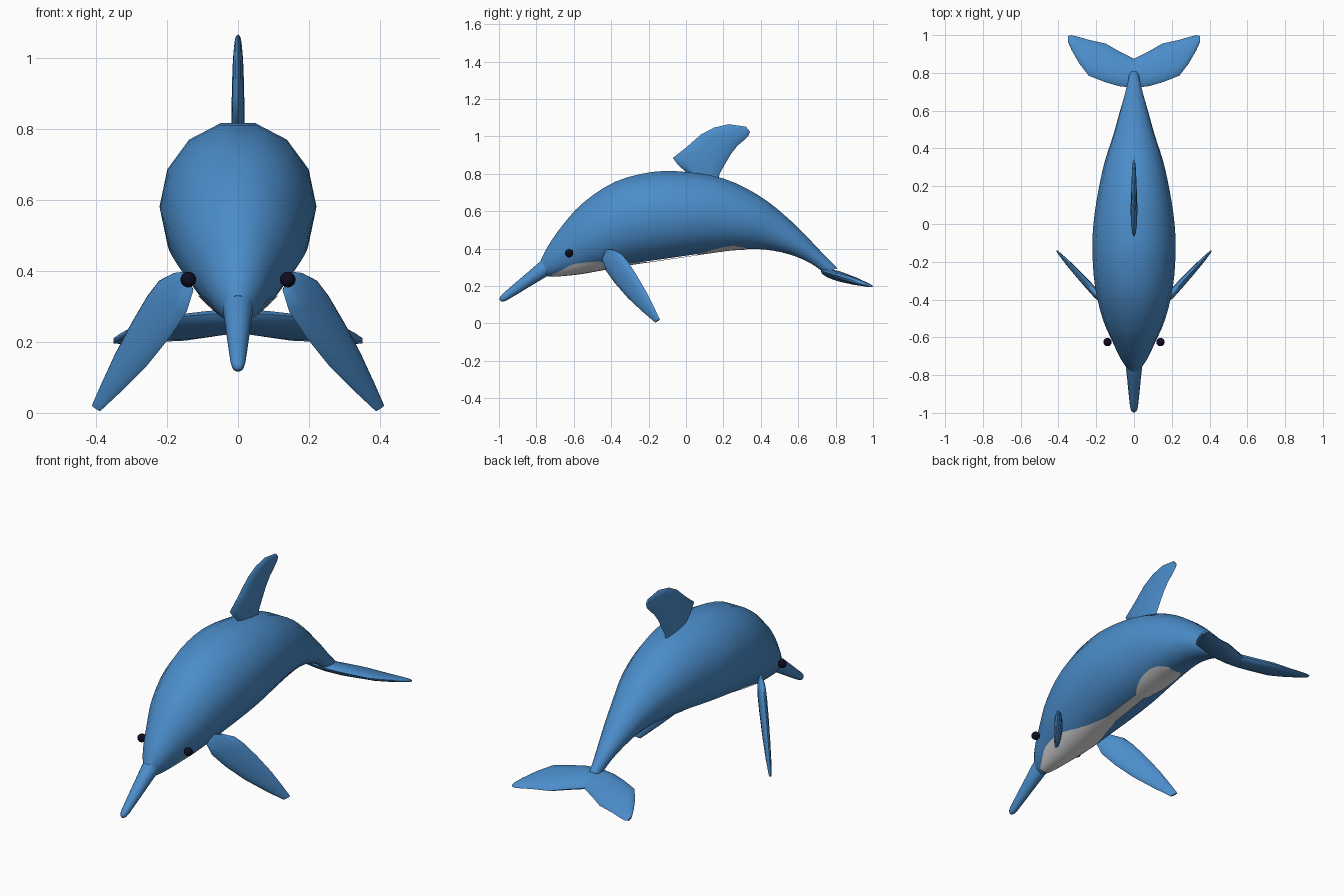
import bpy, bmesh, math
from mathutils import Vector as V

if "Cube" in bpy.data.objects:
    bpy.data.objects.remove(bpy.data.objects["Cube"])


def material(name, rgb):
    m = bpy.data.materials.new(name)
    m.diffuse_color = (*rgb, 1)
    m.use_nodes = True
    m.node_tree.nodes["Principled BSDF"].inputs["Base Color"].default_value = m.diffuse_color
    return m


BLUE = material("ocean blue", (0.07, 0.265, 0.59))
WHITE = material("belly white", (0.82, 0.82, 0.82))
BLACK = material("eye black", (0.004, 0.004, 0.016))


def finish(bm, name, mat, angle=50):
    me = bpy.data.meshes.new(name)
    bm.to_mesh(me)
    bm.free()
    ob = bpy.data.objects.new(name, me)
    bpy.context.collection.objects.link(ob)
    me.materials.append(mat)
    bpy.ops.object.select_all(action='DESELECT')
    ob.select_set(True)
    bpy.context.view_layer.objects.active = ob
    bpy.ops.object.shade_smooth_by_angle(angle=math.radians(angle))
    return ob


def loft(name, sections, n, mat):
    """Capped tube through elliptical sections (centre, half-axis a, half-axis b)."""
    bm = bmesh.new()
    rings = []
    for c, a, b in sections:
        rings.append([bm.verts.new(c + a * math.cos(2 * math.pi * i / n) + b * math.sin(2 * math.pi * i / n))
                      for i in range(n)])
    for r, s in zip(rings, rings[1:]):
        for i in range(n):
            j = (i + 1) % n
            bm.faces.new((r[i], r[j], s[j], s[i]))
    bm.faces.new(rings[0])
    bm.faces.new(rings[-1])
    bmesh.ops.recalc_face_normals(bm, faces=bm.faces)
    return finish(bm, name, mat)


def smooth_rows(rows, steps):
    """Catmull-Rom interpolation of rows of numbers."""
    out = []
    for k in range(len(rows) - 1):
        p = [rows[max(0, min(len(rows) - 1, k + d))] for d in (-1, 0, 1, 2)]
        for s in range(steps):
            t = s / steps
            out.append([0.5 * (2 * b + (c - a) * t + (2 * a - 5 * b + 4 * c - d) * t * t
                               + (3 * b - a - 3 * c + d) * t ** 3) for a, b, c, d in zip(*p)])
    return out + [list(rows[-1])]


# Body: top y, z, bottom y, z, half width
body_rows = smooth_rows([
    (-0.78, 0.33, -0.74, 0.25, 0.035),
    (-0.74, 0.41, -0.69, 0.253, 0.07),
    (-0.66, 0.525, -0.58, 0.265, 0.115),
    (-0.55, 0.645, -0.46, 0.287, 0.165),
    (-0.38, 0.757, -0.30, 0.318, 0.205),
    (-0.18, 0.81, -0.14, 0.342, 0.22),
    (0.00, 0.81, 0.00, 0.362, 0.215),
    (0.20, 0.775, 0.14, 0.382, 0.19),
    (0.38, 0.69, 0.28, 0.397, 0.155),
    (0.52, 0.585, 0.42, 0.395, 0.11),
    (0.64, 0.47, 0.55, 0.37, 0.075),
    (0.74, 0.365, 0.66, 0.325, 0.045),
    (0.81, 0.295, 0.74, 0.27, 0.028)], 3)
body = []
for ty, tz, by, bz, w in body_rows:
    top, bot = V((0, ty, tz)), V((0, by, bz))
    body.append(((top + bot) / 2, V((w, 0, 0)), (top - bot) * 0.5125))
loft("body", body, 14, BLUE)

# White belly patch: thin shell on the underside, half angle varies along y
spread = [(-0.72, 0.6), (-0.6, 1.0), (-0.46, 0.75), (-0.32, 0.35), (-0.2, 0.15), (0.05, 0.13),
          (0.12, 0.4), (0.22, 0.56), (0.3, 0.5), (0.36, 0.05)]


def belly_angle(y):
    for (y0, a0), (y1, a1) in zip(spread, spread[1:]):
        if y0 <= y <= y1:
            return a0 + (a1 - a0) * (y - y0) / (y1 - y0)
    return None


bm = bmesh.new()
strips = []
for c, a, b in body:
    h = belly_angle((c - b).y)
    if h is not None:
        strips.append([bm.verts.new(c + (a * math.sin(h * k / 5) - b * math.cos(h * k / 5)) * 1.006)
                       for k in range(-5, 6)])
for r, s in zip(strips, strips[1:]):
    for i in range(10):
        f = bm.faces.new((r[i], r[i + 1], s[i + 1], s[i]))
        f.normal_update()
        if f.normal.z > 0:
            f.normal_flip()
finish(bm, "belly_patch", WHITE)

# Snout: tapered tube with a rounded tip
axis = V((0, -0.81, -0.585)).normalized()
side, up = V((1, 0, 0)), V((0, -0.585, 0.81)).normalized()
base = V((0, -0.70, 0.335))
loft("snout", [(base + axis * d, side * r, up * r) for d, r in
               ((0, 0.04), (0.07, 0.043), (0.15, 0.036), (0.25, 0.028), (0.33, 0.021), (0.352, 0.016), (0.362, 0.007))],
     12, BLUE)

# Dorsal fin: leading y, z, trailing y, z, half thickness
dorsal = [(0.02, 0.79, 0.17, 0.76, 0.016), (-0.045, 0.85, 0.18, 0.80, 0.018),
          (-0.07, 0.885, 0.205, 0.845, 0.018), (0.0, 0.94, 0.24, 0.905, 0.017),
          (0.08, 1.01, 0.275, 0.95, 0.015), (0.15, 1.047, 0.305, 0.975, 0.013),
          (0.23, 1.065, 0.335, 1.005, 0.01), (0.32, 1.052, 0.342, 1.025, 0.006)]
loft("dorsal_fin", [(V((0, (a + c) / 2, (b + d) / 2)), V((0, (a - c) / 2, (b - d) / 2)), V((t, 0, 0)))
                    for a, b, c, d, t in dorsal], 12, BLUE)

# Flippers (upright slanted blades), flukes and eyes on both sides
flipper = [(-0.425, 0.397, -0.39, 0.393, 0.008), (-0.45, 0.345, -0.345, 0.372, 0.018),
           (-0.43, 0.285, -0.31, 0.33, 0.021), (-0.38, 0.215, -0.262, 0.255, 0.02),
           (-0.31, 0.135, -0.21, 0.165, 0.017), (-0.235, 0.065, -0.17, 0.085, 0.013),
           (-0.165, 0.005, -0.14, 0.022, 0.006)]
fluke = [(0.0, 0.72, 0.875, 0.026), (0.08, 0.73, 0.915, 0.027), (0.15, 0.75, 0.955, 0.024),
         (0.24, 0.785, 0.975, 0.019), (0.29, 0.85, 0.99, 0.015), (0.33, 0.92, 1.0, 0.01),
         (0.35, 0.965, 0.995, 0.006)]
for s, label in ((1, "left"), (-1, "right")):
    def on_blade(y, z):
        return V((s * (0.19 + (y + 0.38) * 0.92), y, z))

    normal = V((0.73 * s, -0.68, 0))
    secs = []
    for a, b, c, d, t in flipper:
        p, q = on_blade(a, b), on_blade(c, d)
        secs.append(((p + q) / 2, (p - q) / 2, normal * t))
    loft(label + "_flipper", secs, 12, BLUE)

    secs = []
    for x, y0, y1, t in fluke:
        p, q = (V((s * x, y, 0.275 - (y - 0.74) * 0.3)) for y in (y0, y1))
        secs.append(((p + q) / 2, (p - q) / 2, V((0, 0.3, 1)).normalized() * t))
    loft(label + "_fluke", secs, 12, BLUE)

    bm = bmesh.new()
    bmesh.ops.create_uvsphere(bm, u_segments=16, v_segments=10, radius=0.022)
    bmesh.ops.translate(bm, verts=bm.verts, vec=(0.14 * s, -0.625, 0.375))
    finish(bm, label + "_eye", BLACK)
